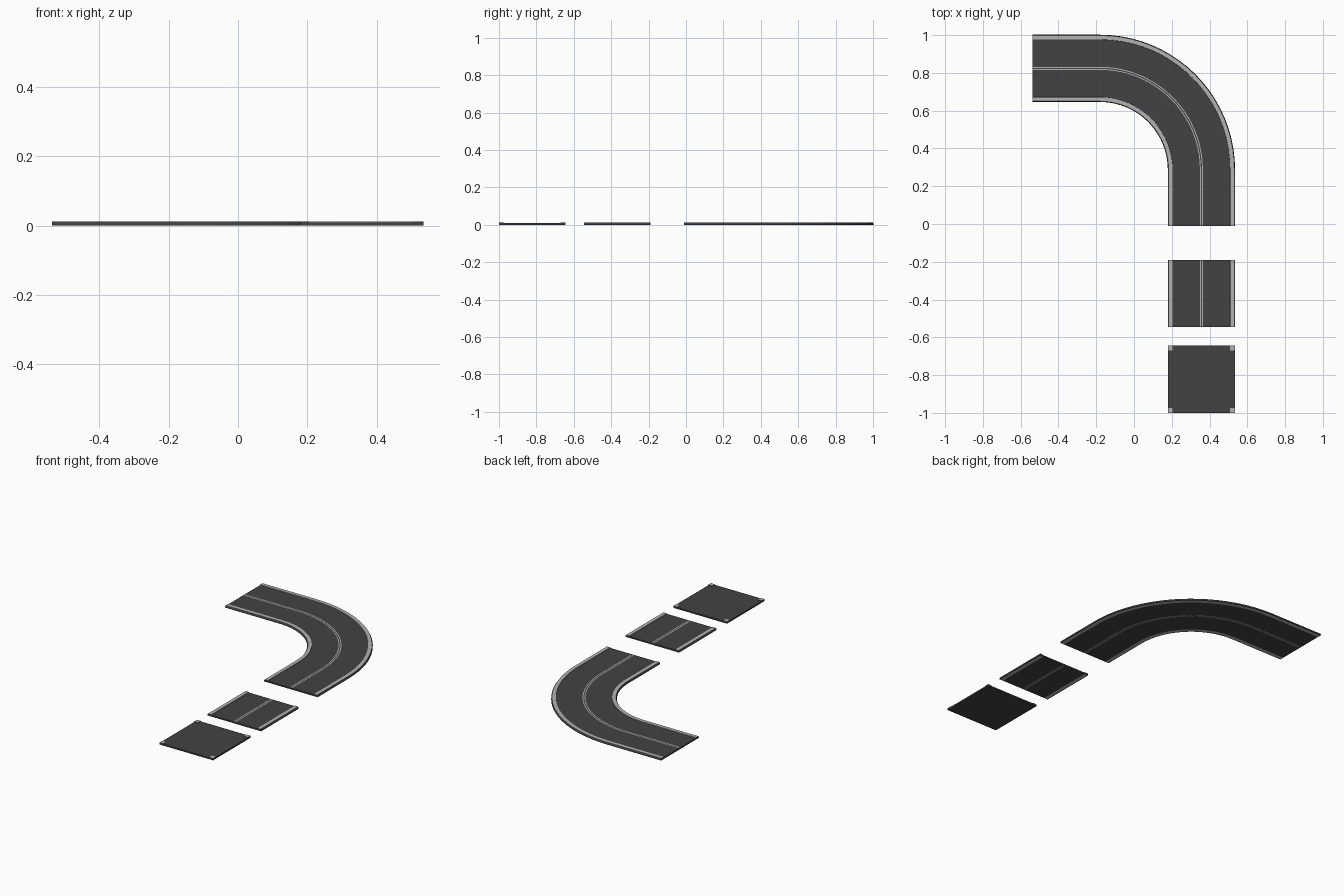
import bpy, bmesh, math

if "Cube" in bpy.data.objects:
    bpy.data.objects.remove(bpy.data.objects["Cube"])

def material(name, g):
    m = bpy.data.materials.new(name)
    m.diffuse_color = (g, g, g, 1)
    m.use_nodes = True
    m.node_tree.nodes["Principled BSDF"].inputs["Base Color"].default_value = m.diffuse_color
    return m

ASPHALT = material("asphalt", 0.055)
PALE = material("pale_concrete", 0.45)

ROAD_X, HALF = 0.357, 0.178
ROAD_Z, KERB_Z = 0.009, 0.012

# Right half of the road section: (offset, height); mirrored for the left half
half = [(0.003, ROAD_Z), (0.008, ROAD_Z), (0.152, ROAD_Z),
        (0.153, KERB_Z), (0.174, KERB_Z), (HALF, 0.006)]
TOP = [(-u, z) for u, z in reversed(half)] + half
# Strip colours from left to right: 1 = pale
PAINT = [0, 1, 1, 0, 1, 0, 1, 0, 1, 1, 0]
SECTION = TOP + [(u, 0) for u, z in reversed(TOP)]


def finish(bm, name):
    bmesh.ops.recalc_face_normals(bm, faces=bm.faces)
    me = bpy.data.meshes.new(name)
    bm.to_mesh(me)
    bm.free()
    me.materials.append(ASPHALT)
    me.materials.append(PALE)
    ob = bpy.data.objects.new(name, me)
    bpy.context.collection.objects.link(ob)
    return ob


def sweep_road(name, stations):
    """Sweep the section along (x, y, heading) stations."""
    bm = bmesh.new()
    rings = [[bm.verts.new((x + u * math.sin(a), y - u * math.cos(a), z)) for u, z in SECTION]
             for x, y, a in stations]
    n, k = len(SECTION), len(TOP)
    for r0, r1 in zip(rings, rings[1:]):
        for i in range(n):
            j = (i + 1) % n
            f = bm.faces.new((r0[i], r0[j], r1[j], r1[i]))
            if i < k - 1:
                f.material_index = PAINT[i]
            elif k <= i < n - 1:
                f.material_index = PAINT[n - 2 - i]
    # end caps, one quad per strip
    for r in (rings[0], rings[-1]):
        for i in range(k - 1):
            bm.faces.new((r[i], r[i + 1], r[n - 2 - i], r[n - 1 - i]))
    return finish(bm, name)


# Curved road: straight lead-in, quarter turn, straight lead-out
cx, cy, rad, steps = -0.18, 0.287, ROAD_X + 0.18, 20
path = [(ROAD_X, -0.01, math.pi / 2)]
for i in range(steps + 1):
    t = i / steps * math.pi / 2
    path.append((cx + rad * math.cos(t), cy + rad * math.sin(t), t + math.pi / 2))
path.append((-0.537, cy + rad, math.pi))
sweep_road("curved_road", path)

# Straight road tile
sweep_road("straight_road", [(ROAD_X, -0.545, math.pi / 2), (ROAD_X, -0.19, math.pi / 2)])

# Crossing tile: 3 x 3 grid with raised pale corners
bm = bmesh.new()
cuts = [-HALF, -0.152, 0.152, HALF]
for i in range(3):
    for j in range(3):
        corner = i != 1 and j != 1
        h = KERB_Z if corner else ROAD_Z
        x0, x1, y0, y1 = cuts[i], cuts[i + 1], cuts[j], cuts[j + 1]
        vs = bmesh.ops.create_cube(bm, size=1)["verts"]
        for v in vs:
            v.co = (ROAD_X + (x1 if v.co.x > 0 else x0),
                    -0.822 + (y1 if v.co.y > 0 else y0), h if v.co.z > 0 else 0)
        if corner:
            for f in {f for v in vs for f in v.link_faces}:
                f.normal_update()
                if f.normal.z > 0.5:
                    f.material_index = 1
finish(bm, "crossing_tile")
